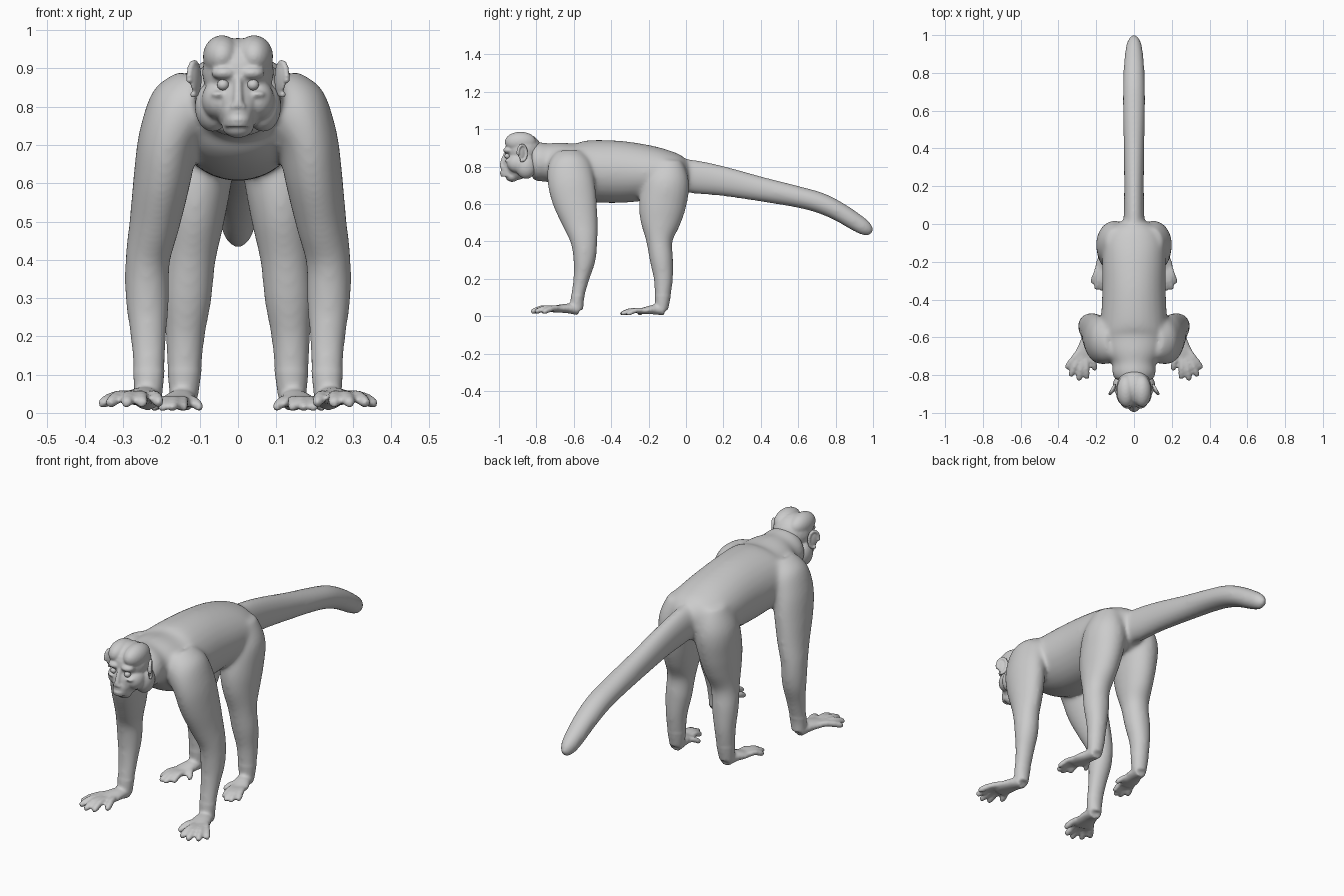
import bpy, bmesh, math
from mathutils import Vector, Matrix


def catmull(pts, n=5):
    # smooth interpolation of section rows
    out = []
    for i in range(len(pts) - 1):
        a, b, c, d = (pts[max(0, min(len(pts) - 1, i + k))] for k in (-1, 0, 1, 2))
        for j in range(n):
            t = j / n
            out.append([0.5 * (2*q + (r-p)*t + (2*p-5*q+4*r-s)*t*t + (3*q-p-3*r+s)*t**3)
                        for p, q, r, s in zip(a, b, c, d)])
    return out + [list(pts[-1])]


def loft(bm, sections, seg=20):
    # closed tube through (x, y, z, half width, half depth)
    rows = catmull(sections)
    rings = []
    for i, (x, y, z, ra, rb) in enumerate(rows):
        t = Vector(rows[min(i+1, len(rows)-1)][:3]) - Vector(rows[max(i-1, 0)][:3])
        t.normalize()
        side = Vector((1, 0, 0)) if abs(t.x) < 0.85 else Vector((0, 0, 1))
        side = (side - t * side.dot(t)).normalized()
        up = t.cross(side)
        rings.append([bm.verts.new(Vector((x, y, z)) + side * ra * math.cos(a) + up * rb * math.sin(a))
                      for a in (k * math.tau / seg for k in range(seg))])
    for r0, r1 in zip(rings, rings[1:]):
        for k in range(seg):
            bm.faces.new((r0[k], r0[(k+1) % seg], r1[(k+1) % seg], r1[k]))
    bm.faces.new(rings[0][::-1])
    bm.faces.new(rings[-1])


def ball(bm, loc, rad, rotz=0.0, rotx=0.0):
    m = (Matrix.Translation(loc) @ Matrix.Rotation(rotz, 4, 'Z') @ Matrix.Rotation(rotx, 4, 'X')
         @ Matrix.Diagonal((*rad, 1)))
    bmesh.ops.create_icosphere(bm, subdivisions=3, radius=1, matrix=m)


def finish(bm, name, voxel=None, steps=0, fine=2, limit=-1):
    # fuse the pieces into one skin, then relax it
    bmesh.ops.recalc_face_normals(bm, faces=bm.faces)
    me = bpy.data.meshes.new(name)
    bm.to_mesh(me)
    bm.free()
    ob = bpy.data.objects.new(name, me)
    bpy.context.collection.objects.link(ob)
    if voxel:
        mod = ob.modifiers.new("fuse", 'REMESH')
        mod.mode, mod.voxel_size = 'VOXEL', voxel
        dg = bpy.context.evaluated_depsgraph_get()
        new = bpy.data.meshes.new_from_object(ob.evaluated_get(dg))
        ob.modifiers.clear()
        ob.data = new
        bm = bmesh.new()
        bm.from_mesh(new)
        for i in range(steps):
            vs = [v for v in bm.verts if i < fine or v.co.z > limit]
            bmesh.ops.smooth_vert(bm, verts=vs, factor=0.5,
                                  use_axis_x=True, use_axis_y=True, use_axis_z=True)
        bm.to_mesh(new)
        bm.free()
    for p in ob.data.polygons:
        p.use_smooth = True
    return ob


body = bmesh.new()
# torso and neck
loft(body, [(0, y, z, a, b) for y, z, a, b in (
    (.015, .745, .06, .07), (-.03, .75, .13, .105), (-.1, .76, .165, .127), (-.2, .767, .168, .148),
    (-.35, .772, .168, .166), (-.5, .777, .175, .166), (-.6, .787, .18, .148), (-.68, .815, .15, .117),
    (-.74, .822, .115, .103), (-.79, .826, .116, .105), (-.825, .826, .1, .092))], 28)
# tail
loft(body, [(0, y, z, a, b) for y, z, a, b in (
    (-.1, .765, .06, .085), (.05, .745, .055, .09), (.2, .722, .053, .08), (.4, .68, .055, .067),
    (.6, .638, .059, .058), (.72, .605, .059, .056), (.82, .558, .056, .052), (.91, .502, .048, .048),
    (.965, .467, .036, .04), (.997, .449, .014, .018))])

ARM = [(.10, -.62, .86, .06, .09), (.14, -.62, .80, .092, .12), (.18, -.615, .72, .08, .126),
       (.197, -.595, .62, .076, .12), (.217, -.565, .5, .067, .096), (.236, -.545, .4, .059, .073),
       (.237, -.543, .3, .058, .06), (.234, -.56, .2, .048, .043), (.233, -.58, .1, .041, .036),
       (.235, -.585, .035, .036, .036)]
LEG = [(.09, -.1, .83, .06, .08), (.1, -.102, .72, .097, .121), (.108, -.125, .6, .091, .127),
       (.115, -.137, .5, .079, .108), (.125, -.142, .4, .067, .071), (.132, -.131, .3, .064, .063),
       (.138, -.121, .2, .052, .052), (.14, -.125, .1, .044, .042), (.142, -.13, .035, .036, .034)]
PALM = [(.235, -.575, .035, .034, .03), (.245, -.63, .042, .042, .026), (.26, -.69, .04, .052, .02),
        (.267, -.725, .036, .045, .014)]
SOLE = [(.142, -.115, .03, .032, .026), (.148, -.17, .036, .038, .026), (.16, -.22, .03, .046, .019),
        (.167, -.26, .026, .038, .013)]
# base and tip of every digit
FINGERS = [(.265, -.64, .36, -.765), (.285, -.69, .337, -.806), (.272, -.70, .293, -.83),
           (.255, -.70, .25, -.82), (.23, -.67, .205, -.775)]
TOES = [(.14, -.18, .097, -.255), (.142, -.22, .143, -.325), (.158, -.23, .172, -.352),
        (.174, -.23, .2, -.348), (.185, -.215, .222, -.315)]

for s in (1, -1):
    for part in (ARM, LEG, PALM, SOLE):
        loft(body, [(s * x, *rest) for x, *rest in part])
    for digits, h, r in ((FINGERS, .042, .0165), (TOES, .03, .0145)):
        for x0, y0, x1, y1 in digits:
            row = [(0, h, 1), (.5, h + .002, 1), (.85, h - .012, 1), (1, h - .02, .6)]
            loft(body, [(s * (x0 + (x1 - x0) * t), y0 + (y1 - y0) * t, z, r * k, r * k * .95)
                        for t, z, k in row], 10)
finish(body, "body", .008, 16, 2, .11)

head = bmesh.new()
# skull, brow, muzzle and chin
ball(head, (0, -.87, .89), (.094, .098, .09))
ball(head, (0, -.905, .81), (.062, .075, .082))
ball(head, (0, -.945, .785), (.042, .046, .045))
ball(head, (0, -.93, .748), (.042, .035, .03))
# nose
loft(head, [(0, -.955, .885, .012, .012), (0, -.972, .85, .011, .012), (0, -.983, .815, .014, .013),
            (0, -.985, .797, .016, .012)], 12)
# lips
for z, d in ((.766, 0), (.753, .004)):
    loft(head, [(-.038, -.95 + d, z, .004, .005), (-.02, -.98 + d, z, .007, .009),
                (0, -.987 + d, z, .008, .009), (.02, -.98 + d, z, .007, .009),
                (.038, -.95 + d, z, .004, .005)], 10)
for s in (1, -1):
    ball(head, (s * .042, -.885, .931), (.05, .085, .056))      # crown
    ball(head, (s * .036, -.948, .888), (.034, .03, .019))      # brow ridge
    ball(head, (s * .052, -.9, .818), (.043, .058, .052))       # cheek
    ball(head, (s * .066, -.855, .8), (.047, .055, .066))       # jowl
    ball(head, (s * .05, -.945, .832), (.024, .024, .011))      # cheekbone
    ball(head, (s * .013, -.983, .8), (.009, .011, .008))       # nostril wing
finish(head, "head", .0045, 7)

for s, side in ((1, "left"), (-1, "right")):
    eye = bmesh.new()
    ball(eye, (s * .039, -.955, .857), (.0155, .0155, .0145))
    finish(eye, side + "_eye")
    # ear: thin dish with a raised rim
    ear = bmesh.new()
    ball(ear, (s * .111, -.878, .873), (.009, .026, .04), s * .5, .15)
    rim = Matrix.Translation((s * .115, -.876, .873)) @ Matrix.Rotation(s * .5, 4, 'Z')
    pts = [rim @ Vector((0, .026 * math.cos(a), .042 * math.sin(a)))
           for a in (math.radians(k) for k in range(-100, 201, 30))]
    for p, q in zip(pts, pts[1:]):
        for f in (0, .5):
            ball(ear, p.lerp(q, f), (.0085, .0085, .0085))
    finish(ear, side + "_ear", .003, 6)
